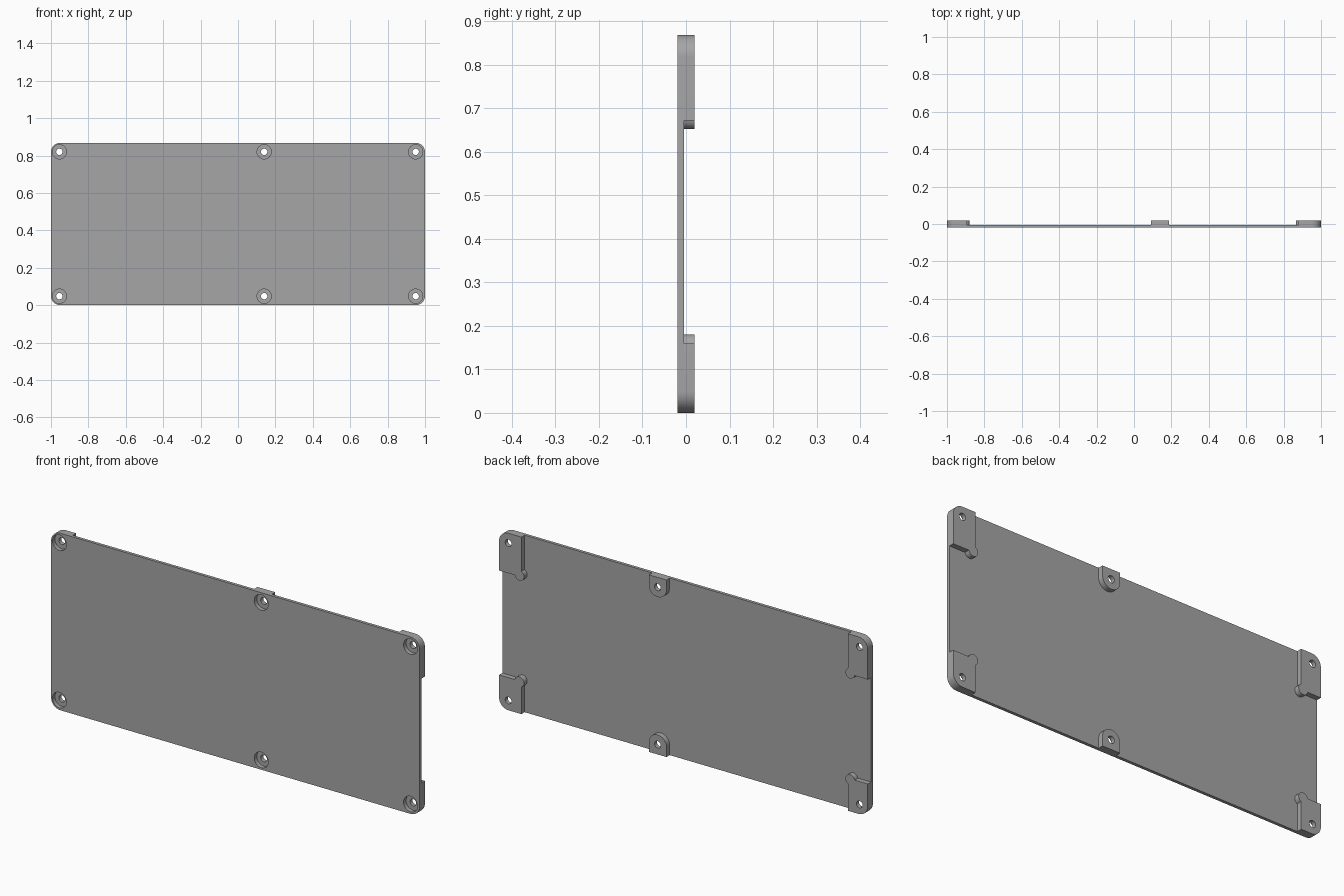
import bpy, bmesh
from math import sin, cos, radians, asin, acos, degrees

if "Cube" in bpy.data.objects:
    bpy.data.objects.remove(bpy.data.objects["Cube"])

HEIGHT = 0.868
FRONT, FLOOR, BACK = -0.02, -0.005, 0.02
CORNER = 0.05
SCREW_X = (-0.955, 0.14, 0.95)
SCREW_Z = (0.048, HEIGHT - 0.048)

grey = bpy.data.materials.new("grey plastic")
grey.use_nodes = True
colour = (0.38, 0.38, 0.38, 1)
grey.diffuse_color = colour
grey.node_tree.nodes["Principled BSDF"].inputs["Base Color"].default_value = colour


def arc(cx, cz, r, start, end, steps=12):
    """Points of an arc in the x-z plane, angles in degrees."""
    angles = [radians(start + (end - start) * i / steps) for i in range(steps + 1)]
    return [(cx + r * cos(a), cz + r * sin(a)) for a in angles]


def add_outline(bm, points, y0, y1):
    """Extrude a closed x-z outline from y0 to y1."""
    face = bm.faces.new([bm.verts.new((x, y0, z)) for x, z in points])
    moved = bmesh.ops.extrude_face_region(bm, geom=[face])["geom"]
    verts = [v for v in moved if isinstance(v, bmesh.types.BMVert)]
    bmesh.ops.translate(bm, verts=verts, vec=(0, y1 - y0, 0))


def make_object(name, outlines, y0, y1):
    bm = bmesh.new()
    for points in outlines:
        add_outline(bm, points, y0, y1)
    bmesh.ops.recalc_face_normals(bm, faces=bm.faces)
    mesh = bpy.data.meshes.new(name)
    bm.to_mesh(mesh)
    bm.free()
    mesh.materials.append(grey)
    obj = bpy.data.objects.new(name, mesh)
    bpy.context.collection.objects.link(obj)
    return obj


def corner_pad(side, top, edge, length):
    """Corner pad with a rounded hook on its inner end corner."""
    r, inset, drop = 0.025, 0.011, 0.005
    cx, cz = edge + inset, length - drop
    points = arc(1 - CORNER, CORNER, CORNER, -90, 0)
    points += [(1, length)]
    points += arc(cx, cz, r, degrees(asin(drop / r)), 360 - degrees(acos(-inset / r)), 20)
    points += [(edge, 0)]
    return [(side * x, HEIGHT - z if top else z) for x, z in points]


def middle_boss(top):
    """U-shaped boss standing on the long edge."""
    x, r, z = SCREW_X[1], 0.048, SCREW_Z[0]
    points = [(x - r, 0), (x + r, 0)] + arc(x, z, r, 0, 180, 24)
    return [(px, HEIGHT - pz if top else pz) for px, pz in points]


# Plate with rounded corners
c = CORNER
plate = (arc(1 - c, c, c, -90, 0) + arc(1 - c, HEIGHT - c, c, 0, 90)
         + arc(c - 1, HEIGHT - c, c, 90, 180) + arc(c - 1, c, c, 180, 270))
parts = [make_object("cover_plate", [plate], FRONT, FLOOR)]

# Raised pads and bosses on the back
for top, level, length in ((False, "lower", 0.16), (True, "upper", 0.196)):
    for side, hand, edge in ((1, "left", 0.879), (-1, "right", 0.893)):
        outline = corner_pad(side, top, edge, length)
        parts.append(make_object(f"{level}_{hand}_pad", [outline], FLOOR, BACK))
    parts.append(make_object(f"{level}_middle_boss", [middle_boss(top)], FLOOR, BACK))

# Cutters for counterbores and screw holes
centres = [(x, z) for x in SCREW_X for z in SCREW_Z]
cutters = []
for name, radius, depth in (("counterbore_cutter", 0.038, 0.0), ("screw_hole_cutter", 0.017, 0.05)):
    rings = [arc(x, z, radius, 0, 360, 32)[:-1] for x, z in centres]
    cutters.append(make_object(name, rings, FRONT - 0.02, depth))
    cutters[-1].hide_render = True

for part in parts:
    bpy.ops.object.select_all(action="DESELECT")
    part.select_set(True)
    bpy.context.view_layer.objects.active = part
    for cutter in cutters:
        mod = part.modifiers.new("holes", "BOOLEAN")
        mod.operation = "DIFFERENCE"
        mod.solver = "EXACT"
        mod.object = cutter
        bpy.ops.object.modifier_apply(modifier=mod.name)
    bpy.ops.object.shade_smooth_by_angle(angle=radians(30))

for cutter in cutters:
    bpy.data.objects.remove(cutter)
